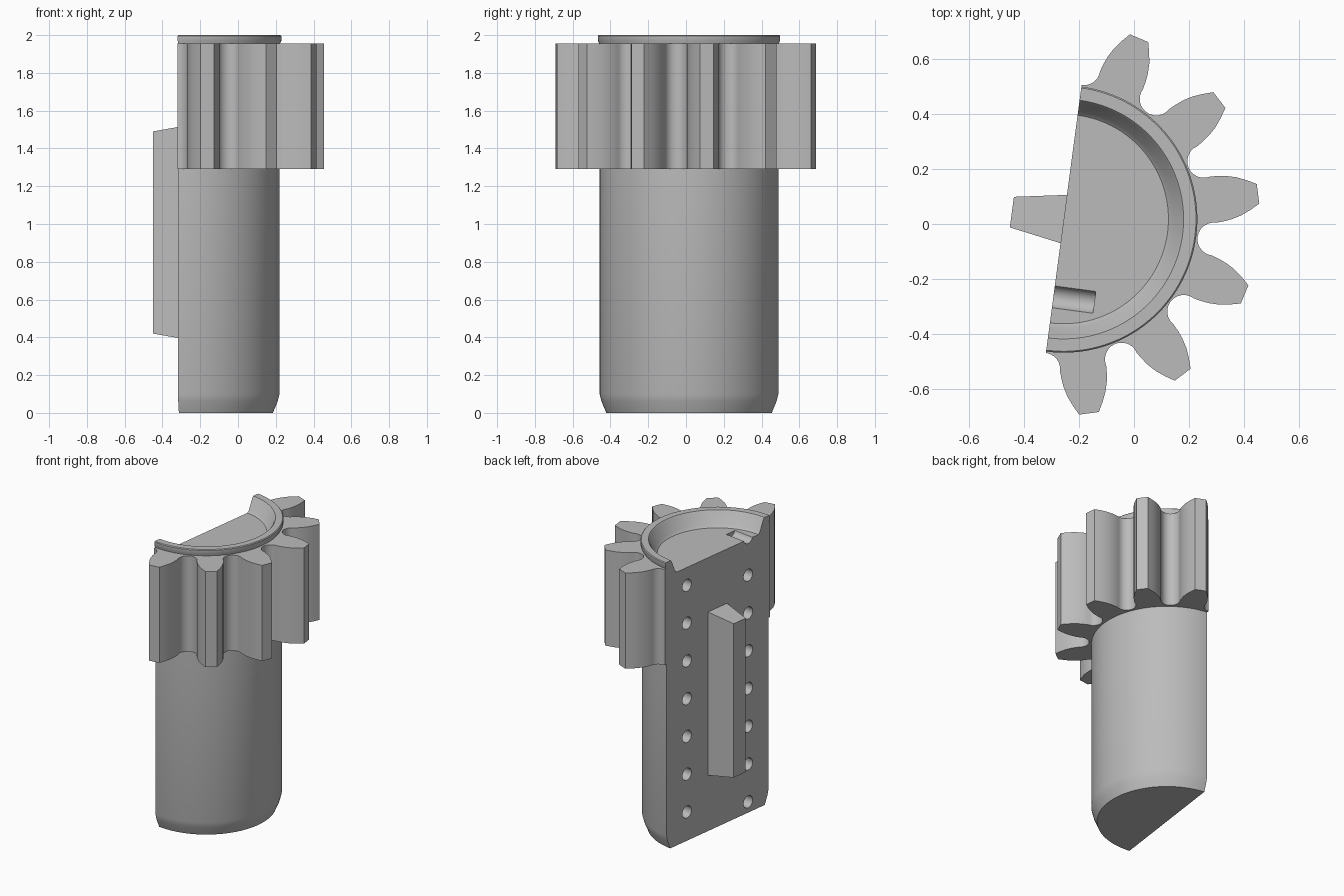
import bpy, bmesh
from math import sin, cos, radians, pi
from mathutils import Matrix, Vector

if "Cube" in bpy.data.objects:
    bpy.data.objects.remove(bpy.data.objects["Cube"])

GREY = (0.5, 0.5, 0.5, 1)
grey = bpy.data.materials.new("plain grey")
grey.use_nodes = True
grey.diffuse_color = GREY
grey.node_tree.nodes["Principled BSDF"].inputs["Base Color"].default_value = GREY

# Parts are built about the shaft axis with the split face on local x = 0
PLACE = Matrix.Translation((-0.255, 0.018, 0)) @ Matrix.Rotation(radians(-7.6), 4, "Z")


def finish(name, bm):
    """Turn a bmesh into a placed, coloured object."""
    bmesh.ops.remove_doubles(bm, verts=bm.verts, dist=0.0005)
    bmesh.ops.recalc_face_normals(bm, faces=bm.faces)
    mesh = bpy.data.meshes.new(name)
    bm.to_mesh(mesh)
    bm.free()
    mesh.transform(PLACE)
    mesh.materials.append(grey)
    obj = bpy.data.objects.new(name, mesh)
    bpy.context.collection.objects.link(obj)
    return obj


def smooth(obj):
    bpy.ops.object.select_all(action="DESELECT")
    obj.select_set(True)
    bpy.context.view_layer.objects.active = obj
    bpy.ops.object.shade_smooth_by_angle(angle=radians(30))


# Half shaft: profile from bottom centre to the dished top, turned half a circle
profile = [(0, 0), (0.44, 0), (0.465, 0.06), (0.475, 0.1), (0.475, 1.29), (0.477, 1.955),
           (0.485, 1.97), (0.485, 1.995), (0.48, 2), (0.435, 2), (0.427, 1.99),
           (0.395, 1.915), (0.38, 1.9), (0, 1.9)]
bm = bmesh.new()
verts = [bm.verts.new((0, -r, z)) for r, z in profile]
edges = [bm.edges.new(pair) for pair in zip(verts, verts[1:])]
bmesh.ops.spin(bm, geom=verts + edges, cent=(0, 0, 0), axis=(0, 0, 1), angle=pi, steps=64)
bmesh.ops.remove_doubles(bm, verts=bm.verts, dist=0.0005)
bmesh.ops.contextual_create(bm, geom=[e for e in bm.edges if e.is_boundary])
shaft = finish("half_shaft", bm)

# Two columns of blind pin holes in the split face
bm = bmesh.new()
for y, first, count in ((0.285, 0.2, 7), (-0.285, 0.075, 8)):
    for i in range(count):
        spot = Matrix.Translation((0.04, y, first + 0.2625 * i)) @ Matrix.Rotation(pi / 2, 4, "Y")
        bmesh.ops.create_cone(bm, cap_ends=True, segments=24, radius1=0.042, radius2=0.042,
                              depth=0.22, matrix=spot)
cutter = finish("hole_cutter", bm)
cutter.hide_render = True
cut = shaft.modifiers.new("pin_holes", "BOOLEAN")
cut.operation, cut.solver, cut.object = "DIFFERENCE", "EXACT", cutter
bpy.context.view_layer.objects.active = shaft
bpy.ops.object.modifier_apply(modifier=cut.name)
bpy.data.objects.remove(cutter)
smooth(shaft)

# Gear: six teeth separated by round valleys, around half the shaft
flank = [(0.575, 0.083), (0.605, 0.079), (0.64, 0.070), (0.675, 0.055), (0.711, 0.036)]
valley = [(0.55 - 0.06 * cos(a), 0.06 * sin(a)) for a in (radians(15 * k) for k in range(7))]
# Valley points are measured from the valley's own centre line, 15 degrees off the tooth
half = []
for r, w in valley:
    p = Matrix.Rotation(radians(15), 2) @ Vector((r, -w))
    half.append((p.x, p.y))
half += flank
tooth = [(x, -y) for x, y in half] + [(x, y) for x, y in reversed(half)]
outline = []
for k in range(6):
    turn = Matrix.Rotation(radians(30 * k - 75), 2)
    points = [turn @ Vector(p) for p in tooth]
    outline += points if k == 0 else points[1:]
inner = [Vector((0.474 * cos(a), 0.474 * sin(a))) for a in (radians(90 - 5 * k) for k in range(37))]
bm = bmesh.new()
face = bm.faces.new([bm.verts.new((p.x, p.y, 1.29)) for p in outline + inner])
top = bmesh.ops.extrude_face_region(bm, geom=[face], use_keep_orig=True)
bmesh.ops.translate(bm, vec=(0, 0, 0.665), verts=[v for v in top["geom"] if isinstance(v, bmesh.types.BMVert)])
smooth(finish("half_gear", bm))

# Tapered locating rib standing off the split face
bm = bmesh.new()
bmesh.ops.create_cube(bm, size=1)
for v in bm.verts:
    outer = v.co.x < 0
    v.co.y *= 0.112 if outer else 0.178
    v.co.z = 0.955 + v.co.z * (1.07 if outer else 1.136)
    v.co.x = -0.19 if outer else 0.004
finish("locating_rib", bm)
